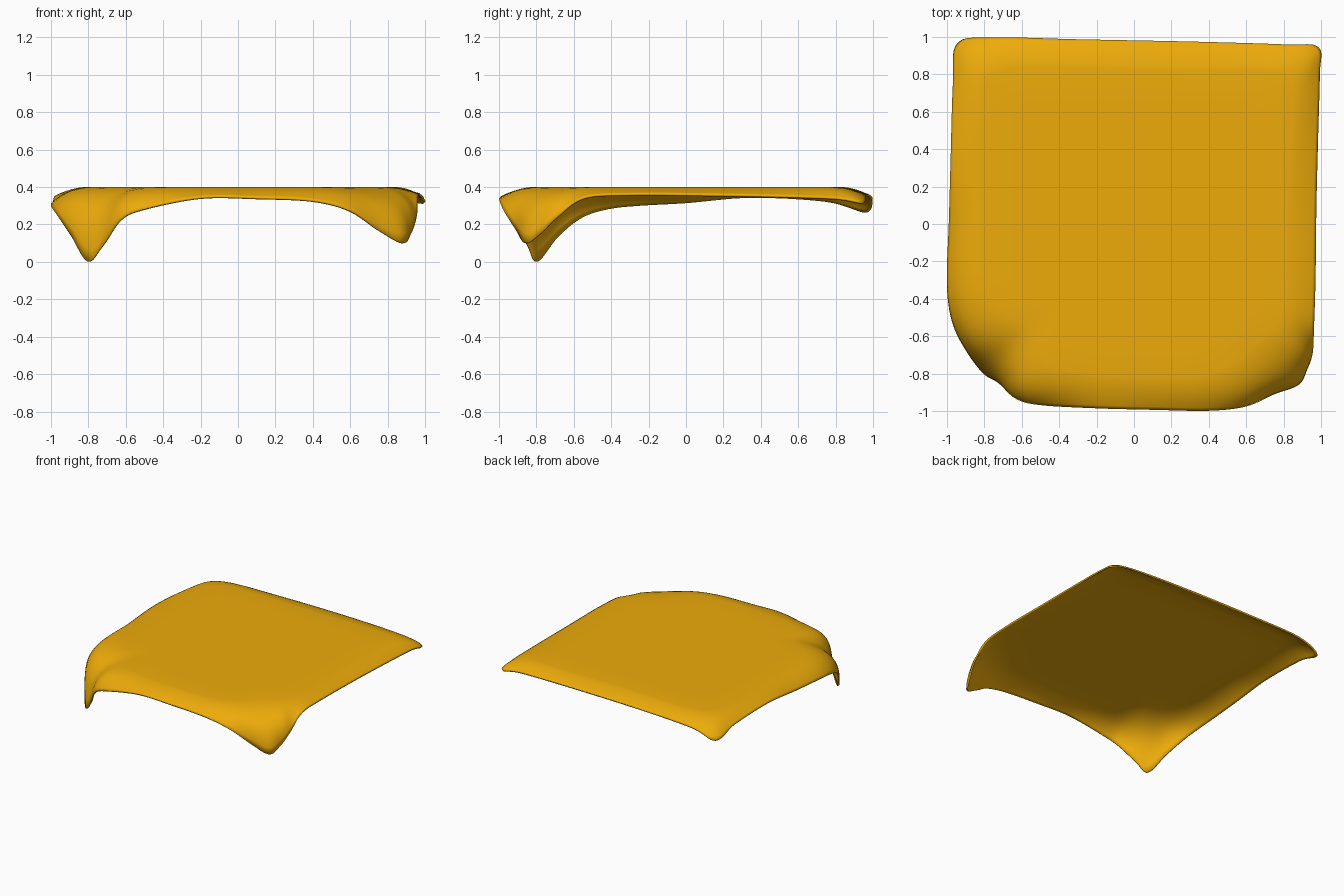
import bpy, bmesh
from mathutils import Vector

if "Cube" in bpy.data.objects:
    bpy.data.objects.remove(bpy.data.objects["Cube"])

TOP = 0.397      # height of the flat middle
STEPS = 8        # samples between hem points

# Hem of the cloth, counter-clockwise from the front-left drooping corner
HEM = [Vector(p) for p in [
    (-.805, -.80, .003), (-.725, -.85, .088), (-.63, -.935, .225), (-.5, -.968, .285),
    (-.2, -.985, .347), (.1, -.993, .345), (.4, -.998, .33), (.6, -.975, .275),
    (.75, -.91, .17), (.88, -.86, .10), (.925, -.78, .15), (.955, -.69, .24),
    (.962, -.55, .345), (.97, -.3, .365), (.975, .1, .362), (.985, .5, .354),
    (.993, .8, .342), (.985, .945, .32), (.8, .96, .35), (.3, .975, .36),
    (-.3, .987, .355), (-.75, .997, .335), (-.945, .965, .27), (-.968, .75, .33),
    (-.98, .35, .353), (-.99, 0, .323), (-1, -.25, .308), (-.993, -.42, .288),
    (-.96, -.56, .24), (-.89, -.69, .135)]]


def spline(a, b, c, d, t):
    return 0.5 * (2 * b + (c - a) * t + (2 * a - 5 * b + 4 * c - d) * t * t
                  + (3 * b - a - 3 * c + d) * t ** 3)


def smooth_loop(values, reps):
    for _ in range(reps):
        m = len(values)
        values = [(values[i - 1] + values[i] * 2 + values[(i + 1) % m]) / 4 for i in range(m)]
    return values


n = len(HEM)
hem = [spline(HEM[i - 1], HEM[i], HEM[(i + 1) % n], HEM[(i + 2) % n], k / STEPS)
       for i in range(n) for k in range(STEPS)]

# Flat-middle outline and shoulder line, evened out along the hem
inner, shoulder = [], []
for p in hem:
    drop = TOP - p.z
    flat = Vector((p.x, p.y, 0))
    start = flat * (1 - (0.14 + 0.6 * drop) / flat.length)
    out = min(1, max(0.45, 0.45 + (drop - 0.03) * 3))
    edge = start.lerp(flat, out)
    inner.append(Vector((start.x, start.y, TOP + 0.003)))
    shoulder.append(Vector((edge.x, edge.y, TOP - 0.08 * drop)))
inner = smooth_loop(inner, 60)
shoulder = smooth_loop(shoulder, 12)

# Each spoke runs from the middle over a soft shoulder down to the hem
bm = bmesh.new()
centre = bm.verts.new((0, 0, TOP + .003))
spokes = []
for a, s, p in zip(inner, shoulder, hem):
    pts = [Vector((a.x * f, a.y * f, a.z)) for f in (.2, .4, .6, .8)]
    for k in range(11):
        t = k / 10
        pts.append(a * (1 - t) ** 2 + s * 2 * t * (1 - t) + p * t * t)
    spokes.append([bm.verts.new(q) for q in pts])
for i, b in enumerate(spokes):
    a = spokes[i - 1]
    bm.faces.new((centre, a[0], b[0]))
    for k in range(len(a) - 1):
        bm.faces.new((a[k], a[k + 1], b[k + 1], b[k]))
for f in bm.faces:
    f.smooth = True
mesh = bpy.data.meshes.new("draped_cloth")
bm.to_mesh(mesh)
bm.free()
cloth = bpy.data.objects.new("draped_cloth", mesh)
bpy.context.collection.objects.link(cloth)

# Thin fabric thickness
solid = cloth.modifiers.new("thickness", 'SOLIDIFY')
solid.thickness = 0.012
solid.offset = -1

mat = bpy.data.materials.new("golden_fabric")
mat.diffuse_color = (0.85, 0.41, 0.003, 1)
mat.use_nodes = True
mat.node_tree.nodes["Principled BSDF"].inputs["Base Color"].default_value = mat.diffuse_color
mesh.materials.append(mat)
